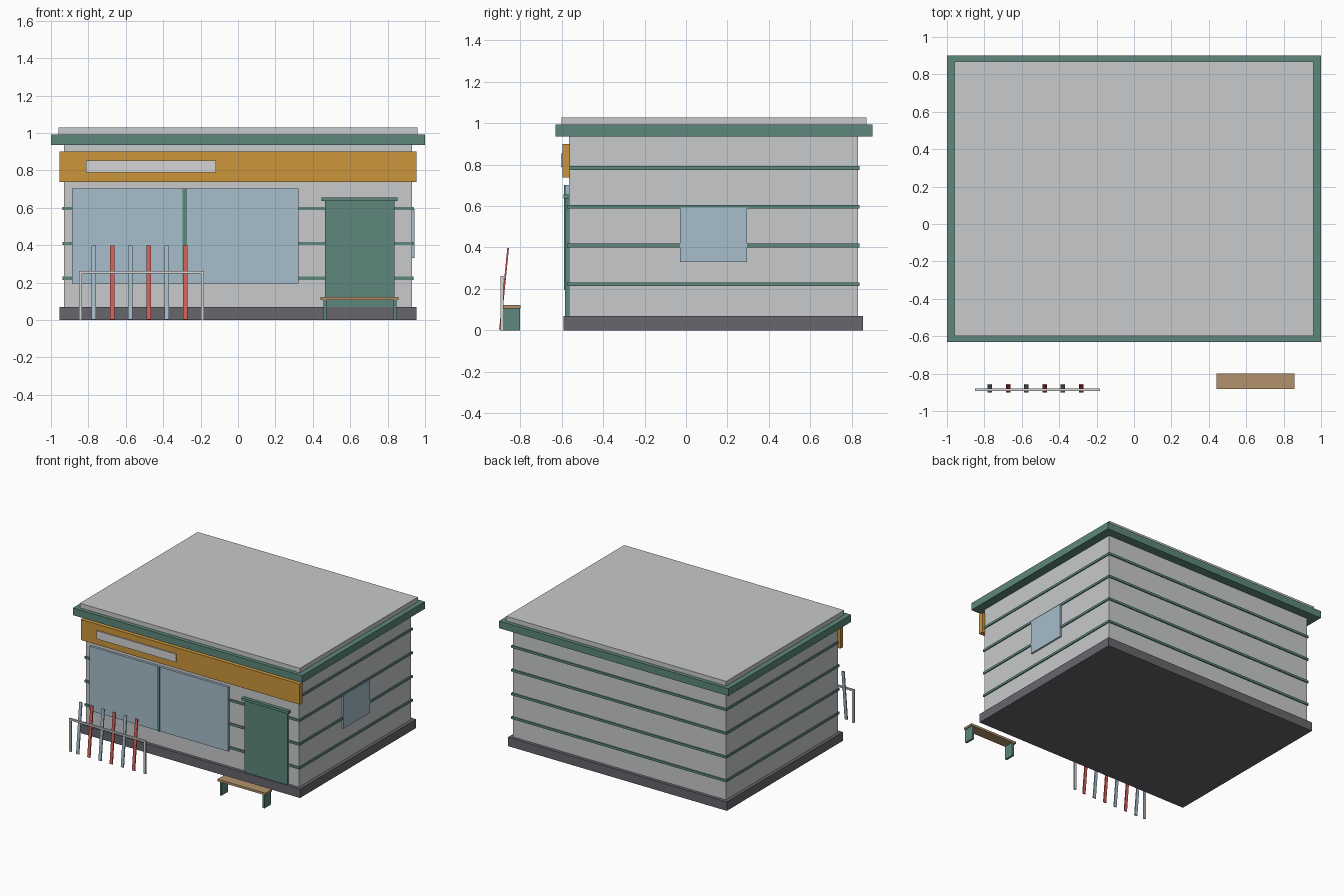
import bpy
import math

cube = bpy.data.objects.get("Cube")
if cube:
    bpy.data.objects.remove(cube, do_unlink=True)


def material(name, r, g, b):
    m = bpy.data.materials.new(name)
    m.use_nodes = True
    m.diffuse_color = (r, g, b, 1)
    m.node_tree.nodes["Principled BSDF"].inputs["Base Color"].default_value = (r, g, b, 1)
    return m


wall = material("wall grey", 0.58, 0.585, 0.6)
pale = material("pale metal", 0.66, 0.66, 0.66)
green = material("trim green", 0.11, 0.245, 0.2)
orange = material("fascia orange", 0.6, 0.3, 0.043)
glass = material("glass blue", 0.38, 0.51, 0.6)
dark = material("foundation grey", 0.135, 0.135, 0.15)
red = material("ski red", 0.68, 0.115, 0.095)
wood = material("bench wood", 0.45, 0.29, 0.15)


def box(name, mat, x, y, z, tilt=0):
    """Box from (min, max) spans on each axis, optionally tilted about x."""
    spans = (x, y, z)
    bpy.ops.mesh.primitive_cube_add(size=1, location=[(a + b) / 2 for a, b in spans])
    ob = bpy.context.object
    ob.name = name
    ob.scale = [b - a for a, b in spans]
    ob.rotation_euler.x = tilt
    ob.data.materials.append(mat)
    return ob


# Building shell and roof
box("foundation", dark, (-0.955, 0.955), (-0.59, 0.855), (0, 0.07))
box("walls", wall, (-0.93, 0.93), (-0.565, 0.83), (0.07, 0.94))
box("roof_slab", green, (-1, 1), (-0.63, 0.9), (0.935, 0.992))
box("roof_cap", wall, (-0.96, 0.96), (-0.6, 0.87), (0.992, 1.028))

# Horizontal cladding strips wrapping the walls
for i in range(4):
    z = 0.222 + i * 0.187
    box(f"cladding_strip_{i + 1}", green, (-0.938, 0.938), (-0.573, 0.838), (z - 0.009, z + 0.009))

# Fascia and blank sign panel
box("fascia", orange, (-0.955, 0.955), (-0.595, -0.56), (0.738, 0.9))
box("sign_panel", pale, (-0.812, -0.118), (-0.604, -0.594), (0.788, 0.852))

# Windows
box("front_window", glass, (-0.887, 0.323), (-0.583, -0.56), (0.195, 0.702))
box("window_mullion", green, (-0.296, -0.272), (-0.589, -0.58), (0.195, 0.702))
box("side_window", glass, (0.92, 0.943), (-0.03, 0.295), (0.33, 0.592))

# Door with lintel
box("door", green, (0.465, 0.838), (-0.583, -0.56), (0.07, 0.64))
box("door_lintel", green, (0.447, 0.853), (-0.592, -0.56), (0.635, 0.656))

# Bench
box("bench_seat", wood, (0.44, 0.857), (-0.882, -0.798), (0.106, 0.123))
for side, x in (("right", 0.465), ("left", 0.84)):
    box(f"bench_leg_{side}", green, (x - 0.008, x + 0.008), (-0.88, -0.8), (0, 0.106))

# Ski rack
for side, x in (("right", -0.841), ("left", -0.189)):
    box(f"rack_post_{side}", pale, (x - 0.008, x + 0.008), (-0.894, -0.88), (0, 0.25))
box("rack_rail", pale, (-0.849, -0.181), (-0.894, -0.88), (0.248, 0.262))

# Leaning skis in alternating colours
for i in range(6):
    x = -0.77 + i * 0.0975
    box(f"ski_{i + 1}", red if i % 2 else glass, (x - 0.012, x + 0.012),
        (-0.882, -0.874), (0.002, 0.398), tilt=-math.radians(5.7))
